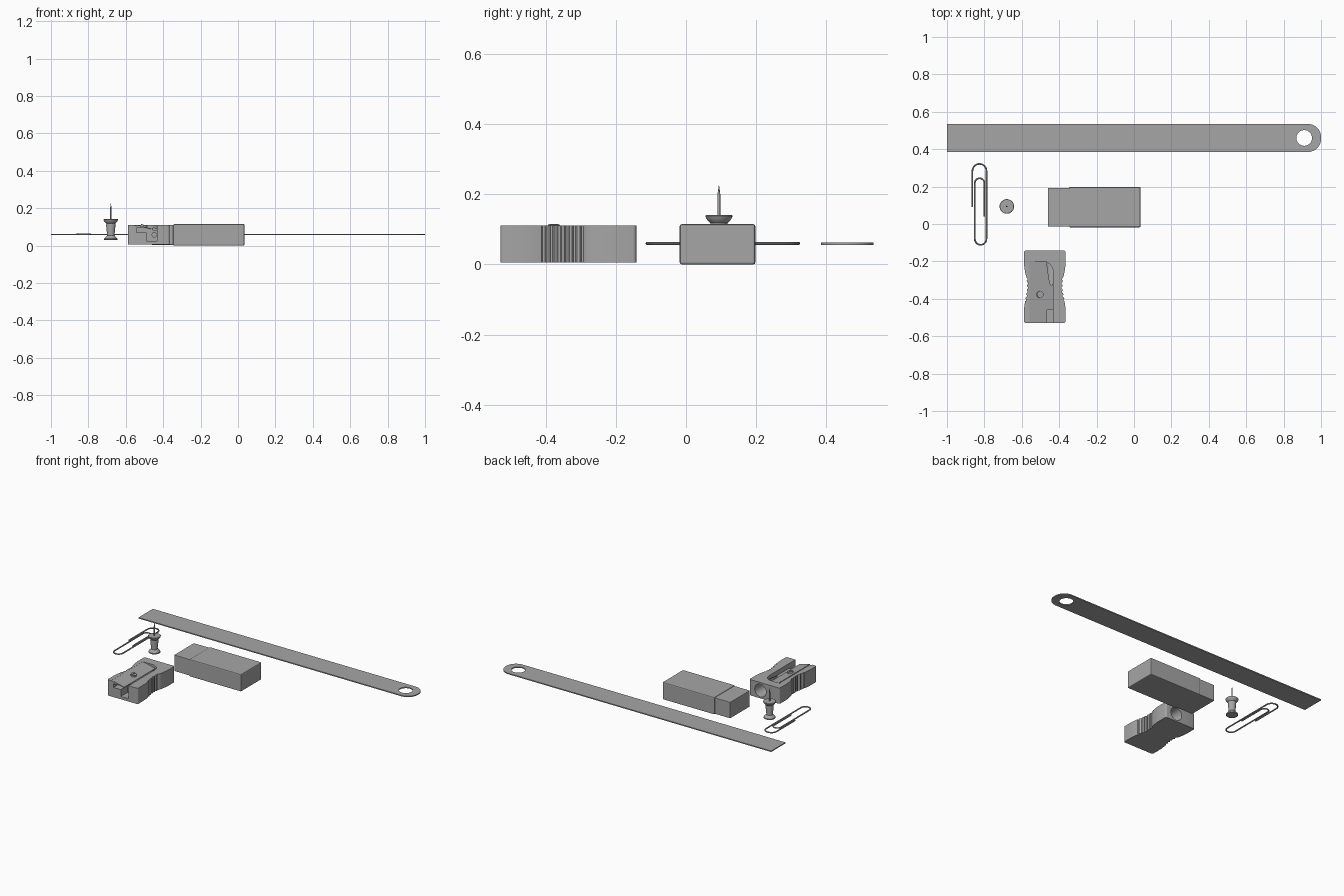
import bpy, bmesh
from math import sin, cos, pi, radians
from mathutils import Matrix

cube = bpy.data.objects.get("Cube")
if cube:
    bpy.data.objects.remove(cube)

grey = bpy.data.materials.new("plain_grey")
grey.use_nodes = True
colour = (0.38, 0.38, 0.38, 1)
grey.diffuse_color = colour
grey.node_tree.nodes["Principled BSDF"].inputs["Base Color"].default_value = colour


def activate(ob):
    bpy.ops.object.select_all(action='DESELECT')
    ob.select_set(True)
    bpy.context.view_layer.objects.active = ob


def finish(name, bm):
    bmesh.ops.recalc_face_normals(bm, faces=bm.faces)
    me = bpy.data.meshes.new(name)
    bm.to_mesh(me)
    bm.free()
    me.materials.append(grey)
    ob = bpy.data.objects.new(name, me)
    bpy.context.collection.objects.link(ob)
    return ob


def prism(name, outline, lo, hi, axis='z'):
    """Extrude an xy (axis z) or xz (axis y) outline from lo to hi."""
    put = (lambda p, h: (p[0], p[1], h)) if axis == 'z' else (lambda p, h: (p[0], h, p[1]))
    bm = bmesh.new()
    a = [bm.verts.new(put(p, lo)) for p in outline]
    b = [bm.verts.new(put(p, hi)) for p in outline]
    bm.faces.new(a)
    bm.faces.new(b)
    for i in range(len(a)):
        j = (i + 1) % len(a)
        bm.faces.new((a[i], a[j], b[j], b[i]))
    return finish(name, bm)


def box(name, x, y, z, bevel=0):
    ob = prism(name, [(x[0], y[0]), (x[1], y[0]), (x[1], y[1]), (x[0], y[1])], *z)
    if bevel:
        mod = ob.modifiers.new("soft_edges", 'BEVEL')
        mod.width, mod.segments = bevel, 2
        activate(ob)
        bpy.ops.object.modifier_apply(modifier=mod.name)
    return ob


def cone(name, matrix, r1, r2, depth, sides=32):
    bm = bmesh.new()
    bmesh.ops.create_cone(bm, cap_ends=True, segments=sides, radius1=r1, radius2=r2,
                          depth=depth, matrix=matrix)
    return finish(name, bm)


def cut(ob, *cutters):
    for c in cutters:
        mod = ob.modifiers.new("cut", 'BOOLEAN')
        mod.operation, mod.solver, mod.object = 'DIFFERENCE', 'EXACT', c
        activate(ob)
        bpy.ops.object.modifier_apply(modifier=mod.name)
        bpy.data.objects.remove(c)


def smooth(ob):
    activate(ob)
    bpy.ops.object.shade_smooth_by_angle(angle=radians(35))


def arc(cx, cy, r, a0, a1, n=12):
    steps = [radians(a0 + (a1 - a0) * i / n) for i in range(n + 1)]
    return [(cx + r * cos(a), cy + r * sin(a)) for a in steps]


def move(x, y, z):
    return Matrix.Translation((x, y, z))


# Ruler with a rounded end and a hanging hole
low, high, r = 0.385, 0.535, 0.07
ruler = prism("ruler", [(-1, high), (-1, low)] + arc(1 - r, low + r, r, -90, 0)
              + arc(1 - r, high - r, r, 0, 90), 0.056, 0.063)
cut(ruler, cone("hole_cutter", move(0.91, 0.46, 0.06), 0.042, 0.042, 0.1, 40))
smooth(ruler)

# Eraser block in its sleeve
box("eraser_core", (-0.46, -0.1), (-0.013, 0.193), (0.004, 0.111), 0.002)
box("eraser_sleeve", (-0.347, 0.035), (-0.018, 0.198), (0, 0.115), 0.006)

# Paper clip: bent wire of three nested bends
path = ([(-0.864, 0.09)] + arc(-0.8265, 0.284, 0.0375, 180, 0)
        + arc(-0.820, -0.08, 0.031, 0, -180)
        + arc(-0.8255, 0.219, 0.0255, 180, 0) + [(-0.800, 0.04)])
curve = bpy.data.curves.new("paper_clip", 'CURVE')
curve.dimensions = '3D'
curve.bevel_depth, curve.bevel_resolution, curve.use_fill_caps = 0.0045, 2, True
spline = curve.splines.new('POLY')
spline.points.add(len(path) - 1)
for point, (x, y) in zip(spline.points, path):
    point.co = (x, y, 0.06, 1)
curve.materials.append(grey)
clip = bpy.data.objects.new("paper_clip", curve)
bpy.context.collection.objects.link(clip)
activate(clip)
bpy.ops.object.convert(target='MESH')
smooth(bpy.context.object)

# Push pin: lathed grip and needle, point up
def lathe(name, profile, x, y, sides=32):
    bm = bmesh.new()
    rings = [[bm.verts.new((x + r * cos(2 * pi * i / sides), y + r * sin(2 * pi * i / sides), z))
              for i in range(sides)] for r, z in profile]
    bm.faces.new(rings[0])
    bm.faces.new(rings[-1])
    for a, b in zip(rings, rings[1:]):
        for i in range(sides):
            j = (i + 1) % sides
            bm.faces.new((a[i], a[j], b[j], b[i]))
    ob = finish(name, bm)
    smooth(ob)


lathe("pin_grip", [(0.034, 0.03), (0.036, 0.032), (0.035, 0.038), (0.027, 0.046), (0.020, 0.054),
                   (0.020, 0.06), (0.025, 0.108), (0.024, 0.118), (0.031, 0.124),
                   (0.037, 0.133), (0.039, 0.139), (0.037, 0.141)], -0.68, 0.094)
lathe("pin_needle", [(0.004, 0.135), (0.004, 0.2), (0.0005, 0.226)], -0.68, 0.094, 16)

# Sharpener body: waisted sides with grip ridges
mid_x, mid_y, half_w, half_l = -0.477, -0.336, 0.111, 0.194


def half_width(t):
    dip = 0.017 * cos(t / 0.13 * pi / 2) ** 2 if abs(t) < 0.13 else 0
    return half_w - dip


side = arc(half_w - 0.01, 0.01 - half_l, 0.01, -90, 0, 4)
side += [(half_width(t), t) for t in (-0.13, -0.115, -0.1, -0.085)]
for k in range(6):
    t = -0.077 + 0.022 * k
    side += [(half_width(t), t), (half_width(t) - 0.005, t + 0.004),
             (half_width(t) - 0.005, t + 0.010), (half_width(t), t + 0.014)]
side += [(half_width(t), t) for t in (0.065, 0.085, 0.1, 0.115, 0.13)]
side += arc(half_w - 0.01, half_l - 0.01, 0.01, 0, 90, 4)
outline = side + [(-x, y) for x, y in reversed(side)]
body = prism("sharpener_body", [(mid_x + x, mid_y + y) for x, y in outline], 0.006, 0.111)

# Sloped blade recess with a rounded inner corner
recess = prism("recess_cutter", [(-0.56, -0.6), (-0.433, -0.6)]
               + arc(-0.488, -0.255, 0.055, 0, 90) + [(-0.56, -0.2)], -0.1, 0.3)
slope = prism("slope_cutter", [(-0.7, 0.144), (-0.3, 0.048), (-0.3, -0.3), (-0.7, -0.3)],
              -0.8, 0.2, 'y')
cut(recess, slope)

# Tapered pencil bore, shaving outlet and blade pocket
bore = cone("bore_cutter", move(-0.447, -0.32, 0.058) @ Matrix.Rotation(radians(90), 4, 'X'),
            0.043, 0.008, 0.38)
outlet = box("outlet_cutter", (-0.49, -0.433), (-0.6, -0.46), (0.025, 0.095))
pocket = box("pocket_cutter", (-0.543, -0.489), (-0.6, -0.46), (0.07, 0.094))
cut(body, recess, bore, outlet, pocket)
smooth(body)

# Blade lying on the slope, held by a slotted screw
tilt = Matrix.Rotation(radians(13.5), 4, 'Y')
bm = bmesh.new()
bmesh.ops.create_cube(bm, size=1, matrix=move(-0.503, -0.366, 0.0985) @ tilt
                      @ Matrix.Diagonal((0.075, 0.325, 0.005, 1)))
finish("sharpener_blade", bm)
screw = cone("blade_screw", move(-0.503, -0.377, 0.104) @ tilt, 0.018, 0.018, 0.016, 24)
cut(screw, box("slot_cutter", (-0.506, -0.500), (-0.4, -0.35), (0.108, 0.13)))
smooth(screw)
